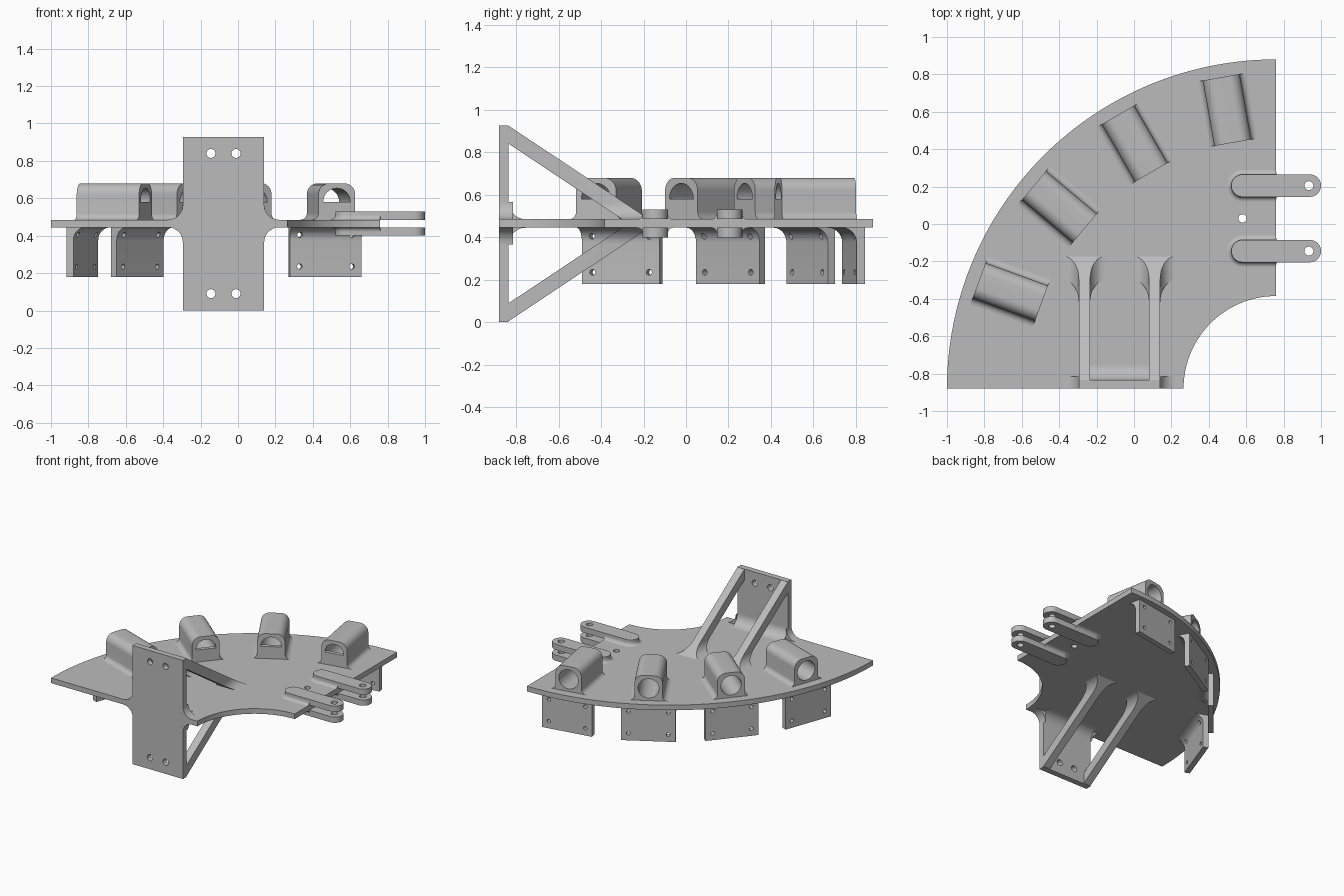
import bpy, bmesh
from math import sin, cos, pi, sqrt, radians
from mathutils import Matrix, Vector

old = bpy.data.objects.get("Cube")
if old:
    bpy.data.objects.remove(old, do_unlink=True)

grey = bpy.data.materials.new("plain grey")
grey.use_nodes = True
grey.diffuse_color = (0.5, 0.5, 0.5, 1)
grey.node_tree.nodes["Principled BSDF"].inputs["Base Color"].default_value = (0.5, 0.5, 0.5, 1)

BOTTOM, TOP = 0.445, 0.485          # deck faces
CX, CY = 0.76, -0.88                # centre of the deck's arcs
R = 0.08                            # large fillet radius


def loft(name, rings, matrix=None):
    """Closed skin over rings of equal point count."""
    bm = bmesh.new()
    rows = [[bm.verts.new(p) for p in ring] for ring in rings]
    n = len(rows[0])
    for a, b in zip(rows, rows[1:]):
        for i in range(n):
            bm.faces.new((a[i], a[(i + 1) % n], b[(i + 1) % n], b[i]))
    bm.faces.new(rows[0])
    bm.faces.new(rows[-1])
    if matrix:
        bm.transform(matrix)
    bmesh.ops.recalc_face_normals(bm, faces=bm.faces)
    mesh = bpy.data.meshes.new(name)
    bm.to_mesh(mesh)
    bm.free()
    mesh.materials.append(grey)
    obj = bpy.data.objects.new(name, mesh)
    bpy.context.collection.objects.link(obj)
    return obj


AXES = {"x": lambda u, v, w: (w, u, v),
        "y": lambda u, v, w: (u, w, v),
        "z": lambda u, v, w: (u, v, w)}


def prism(name, pts, axis, a, b, matrix=None):
    return loft(name, [[AXES[axis](u, v, w) for u, v in pts] for w in (a, b)], matrix)


def arc(cx, cy, r, start, end, n):
    return [(cx + r * cos(radians(start + (end - start) * i / n)),
             cy + r * sin(radians(start + (end - start) * i / n))) for i in range(n + 1)]


def circle(cx, cy, r, n=24):
    return arc(cx, cy, r, 0, 360, n)[:-1]


def cut(obj, cutters):
    for c in cutters:
        c.hide_render = True
        mod = obj.modifiers.new("cut", "BOOLEAN")
        mod.operation, mod.solver, mod.object = "DIFFERENCE", "EXACT", c
        bpy.context.view_layer.objects.active = obj
        bpy.ops.object.modifier_apply(modifier=mod.name)
        bpy.data.objects.remove(c, do_unlink=True)


def flare(h, r):
    """Sideways spread of a concave fillet at height h."""
    return r - sqrt(max(0, r * r - (r - h) ** 2)) if h < r else 0


def flip(up):
    """Identity, or mirror about the deck's mid height."""
    if up:
        return Matrix()
    return Matrix.Translation((0, 0, BOTTOM + TOP)) @ Matrix.Scale(-1, 4, Vector((0, 0, 1)))


# Quarter-ring deck
deck = prism("deck", arc(CX, CY, 1.76, 90, 180, 64) + arc(CX, CY, 0.495, 180, 90, 32),
             "z", BOTTOM, TOP)
cut(deck, [prism("cutter", circle(0.58, 0.03, 0.022), "z", 0, 1)])

# Four sockets on top, each with a drilled mounting flange below
for k in range(4):
    place = Matrix.Translation((CX, CY, 0)) @ Matrix.Rotation(radians(100 + 20 * k), 4, "Z")
    half, r, top = 0.1, 0.035, 0.68
    side = (arc(half + r, TOP + r, r, 270, 180, 6)
            + arc(half - 0.06, top - 0.06, 0.06, 0, 90, 8))
    profile = side + [(-u, v) for u, v in reversed(side)]
    socket = prism(f"socket_{k + 1}", profile, "x", 1.335, 1.69, place)
    cut(socket, [prism("cutter", circle(0, 0.58, 0.075, 32), "x", 1.365, 1.8, place),
                 prism("cutter", arc(0, 0.58, 0.074, 0, 180, 16), "x", 1.3, 1.4, place)])

    outer, inner, r = 1.715, 1.675, 0.07
    profile = ([(outer, BOTTOM + 0.002), (outer, 0.18), (inner, 0.18)]
               + arc(inner - r, BOTTOM - r, r, 0, 90, 10) + [(inner - r, BOTTOM + 0.002)])
    flange = prism(f"flange_{k + 1}", profile, "y", -0.195, 0.195, place)
    cut(flange, [prism("cutter", circle(t, z, 0.014, 16), "x", 1.6, 1.8, place)
                 for t in (-0.142, 0.142) for z in (0.235, 0.405)])

# Upright front plate with four bolt holes
X0, X1, Y0, Y1, HIGH = -0.295, 0.14, -0.88, -0.835, 0.927
front = prism("front_plate", [(X0, 0), (X1, 0), (X1, HIGH), (X0, HIGH)], "y", Y0, Y1)
MID = (X0 + X1) / 2
cut(front, [prism("cutter", circle(MID + d, z, 0.024), "y", -1, -0.7)
            for d in (-0.067, 0.067) for z in (0.09, 0.84)])

for up in (True, False):
    level = "upper" if up else "lower"
    m = flip(up)
    # Fillet between the front plate and the deck
    curve = arc(Y1 + R, TOP + R, R, 180, 270, 10)
    prism(f"{level}_inner_fillet", [(Y1, TOP)] + curve, "x", X0, X1, m)
    for name, edge, s in (("left", X1, 1), ("right", X0, -1)):
        # Gussets beside the front plate
        curve = [(edge + s * u, v) for u, v in arc(R, TOP + R, R, 180, 270, 10)]
        prism(f"{level}_{name}_gusset", [(edge, TOP)] + curve, "y", Y0, Y1 + 0.02, m)
        # Sloping strut, flared where it meets the deck
        centre, rings = edge - s * 0.03, []
        for h in [R * (i / 10) ** 2 for i in range(11)] + [0.355, 0.44]:
            w = 0.03 + flare(h, R)
            near = max(Y1 - 0.01, Y1 + (0.355 - h) / 0.665)
            far = Y1 + (0.44 - h) / 0.665
            rings.append([(centre - w, near, TOP + h), (centre + w, near, TOP + h),
                          (centre + w, far, TOP + h), (centre - w, far, TOP + h)])
        loft(f"{level}_{name}_strut", rings, m)

    # Hinge lugs reaching past the straight edge
    for name, y in (("back", 0.205), ("front", -0.145)):
        rings = []
        for h in [0.025 * (i / 6) ** 2 for i in range(7)] + [0.045]:
            f = flare(h, 0.025)
            tail = arc(0.58, y, 0.06 + f, 90, 270, 16)
            step = [(CX, y - 0.06 - f), (CX + 0.001, y - 0.06)]
            tip = arc(0.94, y, 0.06, -90, 90, 16)
            back = [(CX + 0.001, y + 0.06), (CX, y + 0.06 + f)]
            rings.append([(u, v, TOP + h) for u, v in tail + step + tip + back])
        lug = loft(f"{level}_{name}_lug", rings, m)
        cut(lug, [prism("cutter", circle(0.935, y, 0.024), "z", 0, 1)])

# Smooth curved faces, keep the edges crisp
for obj in bpy.context.scene.objects:
    obj.select_set(obj.type == "MESH")
bpy.context.view_layer.objects.active = deck
bpy.ops.object.shade_smooth_by_angle(angle=radians(30))
